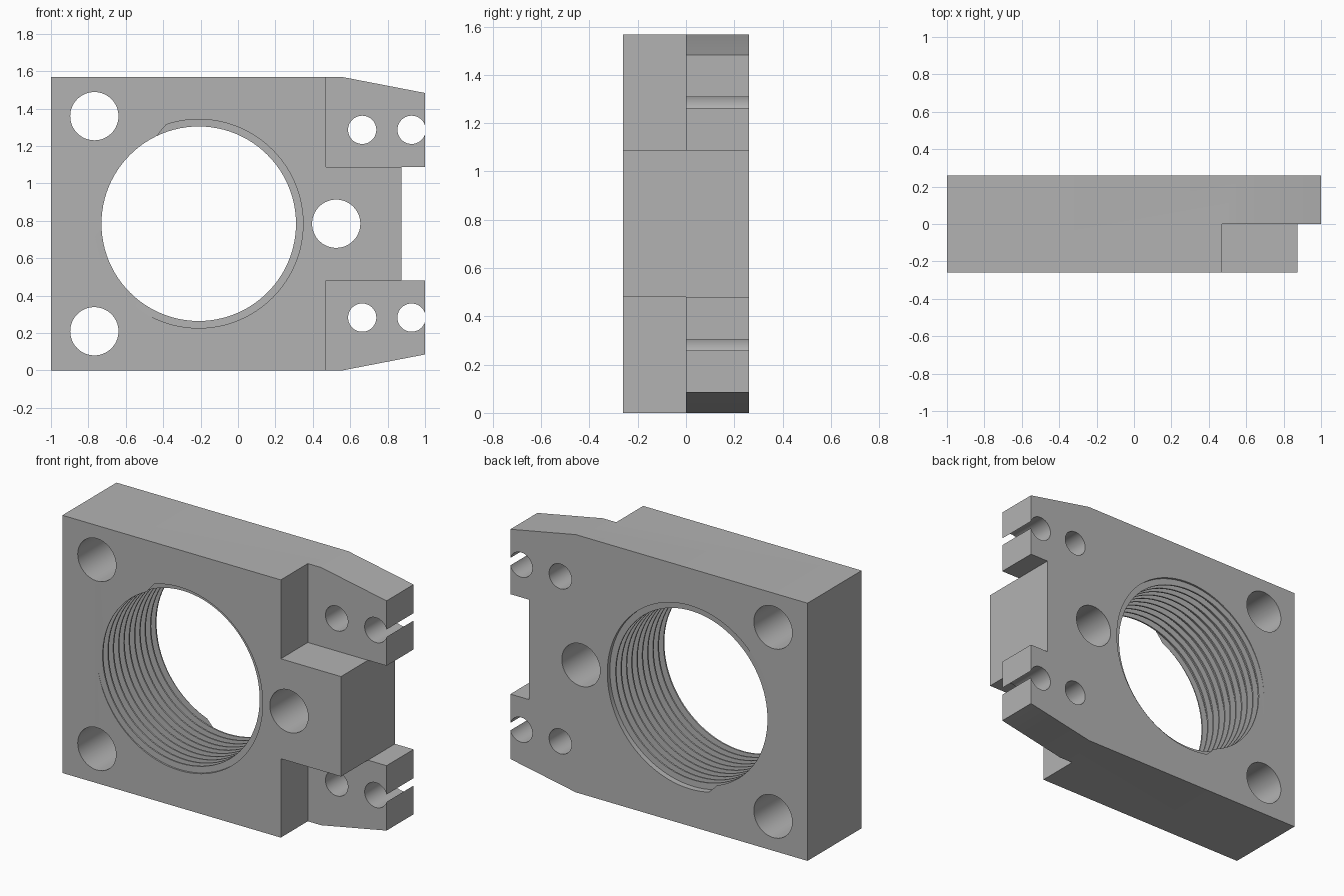
import bpy, bmesh, math

if "Cube" in bpy.data.objects:
    bpy.data.objects.remove(bpy.data.objects["Cube"])

HALF = 0.26                 # half thickness of the block
MID = 0.784                 # height of the symmetry line
BORE_X, MINOR, MAJOR = -0.21, 0.52, 0.558

metal = bpy.data.materials.new("grey metal")
metal.use_nodes = True
GREY = (0.45, 0.45, 0.45, 1)
metal.diffuse_color = GREY
metal.node_tree.nodes["Principled BSDF"].inputs["Base Color"].default_value = GREY


def to_object(name, bm):
    bmesh.ops.recalc_face_normals(bm, faces=bm.faces)
    mesh = bpy.data.meshes.new(name)
    bm.to_mesh(mesh)
    bm.free()
    mesh.materials.append(metal)
    ob = bpy.data.objects.new(name, mesh)
    bpy.context.collection.objects.link(ob)
    return ob


def prism(name, outline, y0, y1):
    """Extrude an x-z outline along y."""
    bm = bmesh.new()
    face = bm.faces.new([bm.verts.new((x, y0, z)) for x, z in outline])
    top = bmesh.ops.extrude_face_region(bm, geom=[face])["geom"]
    bmesh.ops.translate(bm, vec=(0, y1 - y0, 0),
                        verts=[v for v in top if isinstance(v, bmesh.types.BMVert)])
    return to_object(name, bm)


def hole(x, z, radius, sides=64):
    ring = [(x + radius * math.cos(math.tau * i / sides),
             z + radius * math.sin(math.tau * i / sides)) for i in range(sides)]
    return prism("hole_cutter", ring, -0.5, 0.5)


def thread_cutter(segments=96):
    """Core with a square helical ridge, one turn per pitch."""
    pitch = 2 * HALF / 10.194
    profile = [(0, MINOR), (0.18, MINOR), (0.2, MAJOR), (0.98, MAJOR)]
    bm = bmesh.new()
    rows = []
    for k in range(-2, 13):
        for frac, r in profile:
            row = []
            for i in range(segments + 1):
                t = i / segments
                a = math.pi + math.tau * t
                row.append(bm.verts.new((BORE_X + r * math.cos(a),
                                         -HALF + pitch * (k + frac + t),
                                         MID + r * math.sin(a))))
            rows.append(row)
    for lo, hi in zip(rows, rows[1:]):
        for i in range(segments):
            bm.faces.new((lo[i], lo[i + 1], hi[i + 1], hi[i]))
    bmesh.ops.remove_doubles(bm, verts=bm.verts, dist=0.0001)
    # Close both ends with a cone beyond the block
    tips = {s: bm.verts.new((BORE_X, s * 0.8, MID)) for s in (-1, 1)}
    for e in [e for e in bm.edges if e.is_boundary]:
        side = -1 if e.verts[0].co.y < 0 else 1
        bm.faces.new((e.verts[0], e.verts[1], tips[side]))
    return to_object("thread_cutter", bm)


# Block outline with tapered ears and a notch between them
lower = [(-1, 0), (0.56, 0), (1, 0.085), (1, 0.48), (0.875, 0.48)]
upper = [(x, 2 * MID - z) for x, z in reversed(lower)]
block = prism("clamp_block", lower + upper, -HALF, HALF)

# Front steps beside the central tongue
cutters = []
for z0, z1 in ((-0.2, 0.48), (2 * MID - 0.48, 1.8)):
    cutters.append(prism("step_cutter", [(0.47, z0), (1.2, z0), (1.2, z1), (0.47, z1)], -0.5, 0))

# Bolt holes, ear holes (the outer ones break through the edge), threaded bore
cutters.append(hole(0.525, MID, 0.129))
for s in (-1, 1):
    cutters.append(hole(-0.768, MID + s * 0.575, 0.129))
    cutters.append(hole(0.664, MID + s * 0.502, 0.0755))
    cutters.append(hole(0.928, MID + s * 0.502, 0.0755))
cutters.append(thread_cutter())

bpy.ops.object.select_all(action="DESELECT")
bpy.context.view_layer.objects.active = block
block.select_set(True)
for cutter in cutters:
    cutter.hide_render = True
    mod = block.modifiers.new("cut", "BOOLEAN")
    mod.operation, mod.solver, mod.object = "DIFFERENCE", "EXACT", cutter
    bpy.ops.object.modifier_apply(modifier=mod.name)
    bpy.data.objects.remove(cutter)

bpy.ops.object.shade_smooth_by_angle(angle=math.radians(30))
